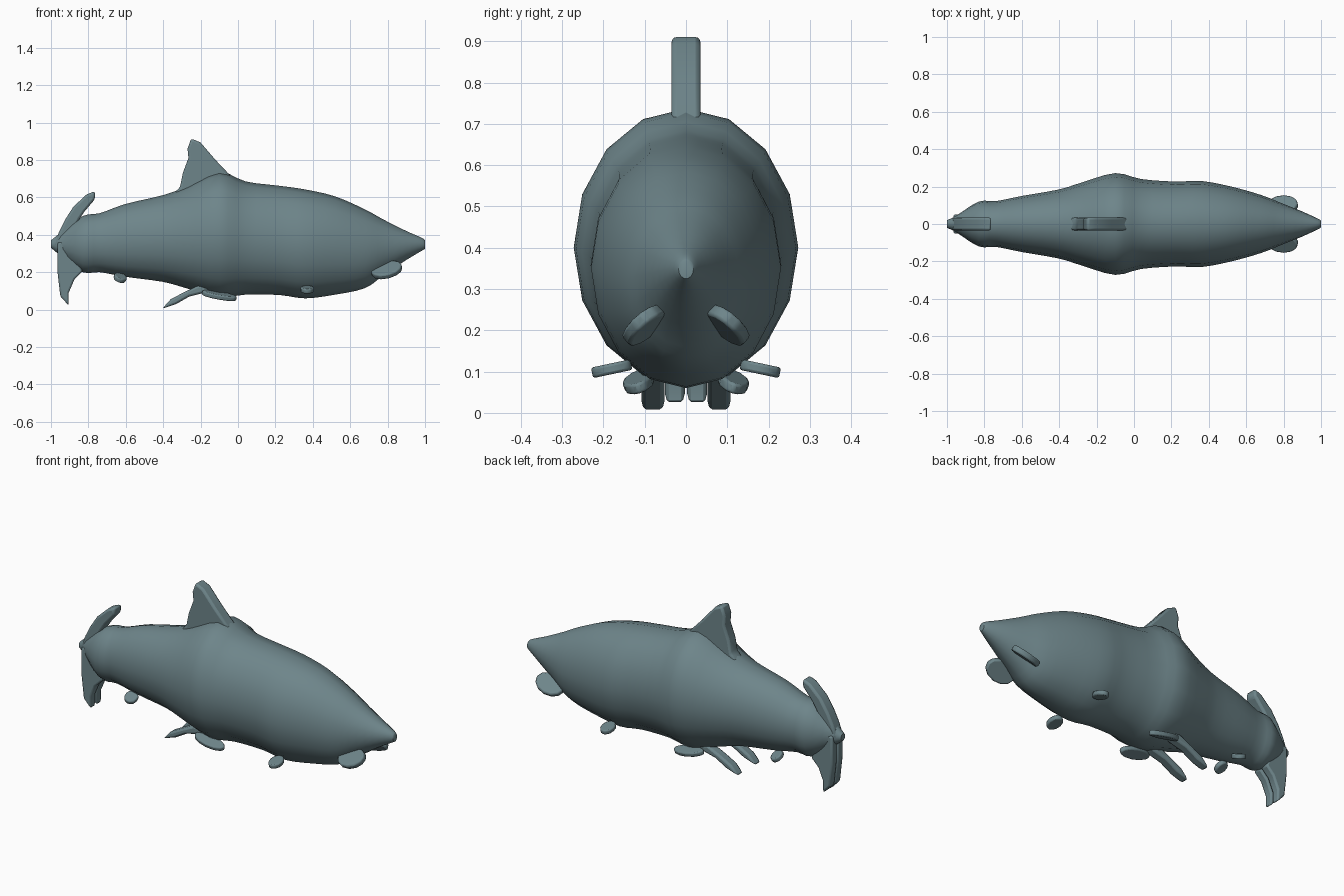
import bpy, bmesh
from math import sin, cos, pi, radians
from mathutils import Matrix, Vector, Euler

if "Cube" in bpy.data.objects:
    bpy.data.objects.remove(bpy.data.objects["Cube"])

SLATE = (0.155, 0.235, 0.255, 1)
slate = bpy.data.materials.new("slate blue grey")
slate.use_nodes = True
slate.diffuse_color = SLATE
slate.node_tree.nodes["Principled BSDF"].inputs["Base Color"].default_value = SLATE
slate.node_tree.nodes["Principled BSDF"].inputs["Roughness"].default_value = 0.7


def finish(name, bm, angle, bevel=0, mirror=False):
    bmesh.ops.recalc_face_normals(bm, faces=bm.faces)
    mesh = bpy.data.meshes.new(name)
    bm.to_mesh(mesh)
    bm.free()
    mesh.materials.append(slate)
    ob = bpy.data.objects.new(name, mesh)
    bpy.context.collection.objects.link(ob)
    if mirror:
        ob.modifiers.new("Mirror", 'MIRROR').use_axis = (False, True, False)
    if bevel:
        mod = ob.modifiers.new("Bevel", 'BEVEL')
        mod.width, mod.segments = bevel, 2
    bpy.ops.object.select_all(action='DESELECT')
    ob.select_set(True)
    bpy.context.view_layer.objects.active = ob
    bpy.ops.object.shade_smooth_by_angle(angle=radians(angle))
    return ob


def smooth_path(points, steps):
    """Catmull-Rom samples through the stations."""
    pts = [Vector(p) for p in points]
    pts = [pts[0]] + pts + [pts[-1]]
    out = []
    for a, b, c, d in zip(pts, pts[1:], pts[2:], pts[3:]):
        for i in range(steps):
            t = i / steps
            out.append(0.5 * (2*b + (c-a)*t + (2*a-5*b+4*c-d)*t*t + (3*b-a-3*c+d)*t**3))
    return out + [pts[-1]]


# Body: oval rings along x, each station is (x, top, bottom, half width)
stations = [
    (-1, .37, .33, .02), (-.95, .41, .29, .045), (-.83, .5, .2, .12),
    (-.74, .515, .2, .122), (-.6, .565, .175, .15), (-.4, .612, .148, .185),
    (-.27, .66, .112, .225), (-.1, .737, .065, .272), (.04, .685, .08, .24),
    (.22, .662, .078, .227), (.36, .642, .06, .23), (.52, .605, .08, .2),
    (.68, .535, .115, .155), (.78, .48, .185, .115), (.9, .42, .265, .067),
    (.98, .385, .313, .03), (1, .37, .325, .018)]
SIDES = 16
bm = bmesh.new()
rings = []
for x, top, low, half in smooth_path(stations, 3):
    mid, rise = (top + low) / 2, (top - low) / 2
    rings.append([bm.verts.new((x, half * sin(2*pi*i/SIDES), mid + rise * cos(2*pi*i/SIDES)))
                  for i in range(SIDES)])
for a, b in zip(rings, rings[1:]):
    for i in range(SIDES):
        j = (i + 1) % SIDES
        bm.faces.new((a[i], a[j], b[j], b[i]))
bm.faces.new(rings[0])
bm.faces.new(rings[-1])
finish("body", bm, 50)


def blade(name, outline, half, y=0.0, mirror=False):
    """Upright fin: an x-z outline given thickness along y."""
    bm = bmesh.new()
    face = bm.faces.new([bm.verts.new((x, y - half, z)) for x, z in outline])
    new = bmesh.ops.extrude_face_region(bm, geom=[face])["geom"]
    bmesh.ops.translate(bm, vec=(0, 2 * half, 0),
                        verts=[v for v in new if isinstance(v, bmesh.types.BMVert)])
    finish(name, bm, 40, min(half * .4, .012), mirror)


def paddle(name, centre, size, tilt):
    """Pair of small oval fins, sloping away from the belly."""
    place = (Matrix.Translation(centre) @ Euler([radians(a) for a in tilt]).to_matrix().to_4x4()
             @ Matrix.Diagonal((*size, 1)))
    bm = bmesh.new()
    bmesh.ops.create_cone(bm, cap_ends=True, segments=12, radius1=1, radius2=1,
                          depth=2, matrix=place)
    finish(name, bm, 40, size[2] * .5, True)


# Back and tail fins
blade("dorsal_fin", [(-.36, .6), (-.31, .655), (-.295, .73), (-.265, .81), (-.27, .86),
                     (-.25, .915), (-.2, .893), (-.12, .8), (-.03, .705), (-.1, .62)], .035)
blade("upper_tail_fin", [(-.985, .34), (-.955, .42), (-.925, .48), (-.88, .55), (-.81, .615),
                         (-.765, .633), (-.765, .59), (-.82, .525), (-.85, .48), (-.9, .36)], .035)
blade("lower_tail_fins", [(-.965, .36), (-.965, .2), (-.95, .07), (-.905, .022), (-.905, .09),
                          (-.875, .16), (-.83, .205), (-.9, .36)], .024, .027, True)

# Belly fins
blade("trailing_belly_fins", [(-.405, .005), (-.36, .055), (-.29, .092), (-.21, .13),
                              (-.13, .12), (-.18, .09), (-.26, .07), (-.33, .03)],
      .028, .08, True)
paddle("belly_fins", (-.1, .115, .075), (.095, .038, .013), (-18, 10, 0))
paddle("rear_belly_fins", (-.63, .07, .17), (.035, .04, .013), (-25, 20, 0))
paddle("side_fins", (.37, .18, .107), (.037, .05, .013), (-12, 0, 0))
paddle("front_fins", (.795, .1, .212), (.085, .06, .016), (-38, -14, 0))
